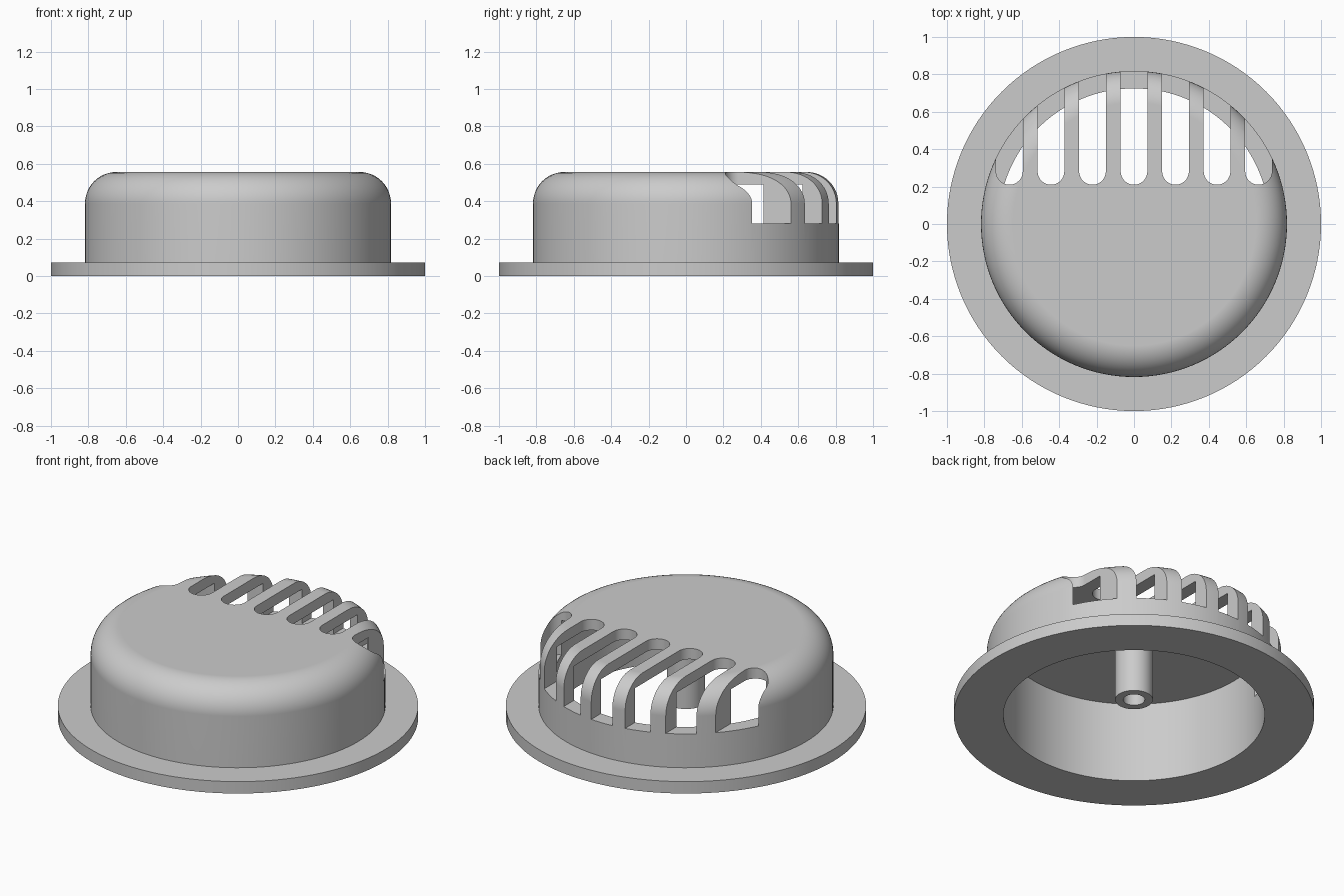
import bpy, bmesh, math

if "Cube" in bpy.data.objects:
    bpy.data.objects.remove(bpy.data.objects["Cube"])

SEGMENTS = 128
TOP, CEILING = 0.556, 0.49

gray = bpy.data.materials.new("light gray")
gray.diffuse_color = (0.6, 0.6, 0.6, 1)
gray.use_nodes = True
gray.node_tree.nodes["Principled BSDF"].inputs["Base Color"].default_value = gray.diffuse_color


def make_object(name, bm):
    bmesh.ops.recalc_face_normals(bm, faces=bm.faces)
    mesh = bpy.data.meshes.new(name)
    bm.to_mesh(mesh)
    bm.free()
    mesh.materials.append(gray)
    ob = bpy.data.objects.new(name, mesh)
    bpy.context.collection.objects.link(ob)
    return ob


def revolve(name, profile, segments, closed=False):
    """Spin an (r, z) profile about the z axis."""
    bm = bmesh.new()
    verts = [bm.verts.new((r, 0, z)) for r, z in profile]
    edges = [bm.edges.new(p) for p in zip(verts, verts[1:])]
    if closed:
        edges.append(bm.edges.new((verts[-1], verts[0])))
    bmesh.ops.spin(bm, geom=verts + edges, cent=(0, 0, 0), axis=(0, 0, 1),
                   angle=2 * math.pi, steps=segments)
    bmesh.ops.remove_doubles(bm, verts=bm.verts, dist=1e-5)
    # merge the flat fan at each pole into one face
    for v in [v for v in bm.verts if math.hypot(v.co.x, v.co.y) < 1e-4]:
        bmesh.ops.dissolve_verts(bm, verts=[v])
    return make_object(name, bm)


def slot_cutter(x):
    """Vertical slot with a rounded front end, open to the back."""
    half, front, z0, z1 = 0.0715, 0.21, 0.28, 0.8
    outline = [(x + half, 1.0), (x - half, 1.0)]
    for i in range(17):
        a = math.pi + math.pi * i / 16
        outline.append((x + half * math.cos(a), front + half + half * math.sin(a)))
    bm = bmesh.new()
    face = bm.faces.new([bm.verts.new((px, py, z0)) for px, py in outline])
    top = bmesh.ops.extrude_face_region(bm, geom=[face])["geom"]
    bmesh.ops.translate(bm, vec=(0, 0, z1 - z0),
                        verts=[v for v in top if isinstance(v, bmesh.types.BMVert)])
    return make_object("slot_cutter", bm)


def activate(ob):
    bpy.ops.object.select_all(action='DESELECT')
    ob.select_set(True)
    bpy.context.view_layer.objects.active = ob


def finish(ob):
    activate(ob)
    bpy.ops.object.shade_smooth_by_angle(angle=math.radians(30))
    normals = ob.modifiers.new("clean_shading", 'WEIGHTED_NORMAL')
    normals.keep_sharp = True


# Hollow cap with a flange and a rounded shoulder
R, FILLET = 0.818, 0.168
shoulder = [(R - FILLET + FILLET * math.sin(a), TOP - FILLET + FILLET * math.cos(a))
            for a in (math.pi / 2 * i / 12 for i in range(13))]
cap = revolve("vent_cap", [(0, TOP)] + shoulder +
              [(R, 0.073), (1.0, 0.073), (1.0, 0), (0.725, 0),
               (0.725, CEILING), (0, CEILING)], SEGMENTS)

# Row of seven vent slots across the back
for i in range(-3, 4):
    cutter = slot_cutter(0.222 * i)
    cut = cap.modifiers.new("slot", 'BOOLEAN')
    cut.operation, cut.solver, cut.object = 'DIFFERENCE', 'EXACT', cutter
    activate(cap)
    bpy.ops.object.modifier_apply(modifier=cut.name)
    bpy.data.objects.remove(cutter, do_unlink=True)
finish(cap)

# Hollow post hanging from the ceiling
post = revolve("center_post", [(0.105, CEILING), (0.105, 0.1),
                               (0.06, 0.1), (0.06, CEILING)], 48)
finish(post)
